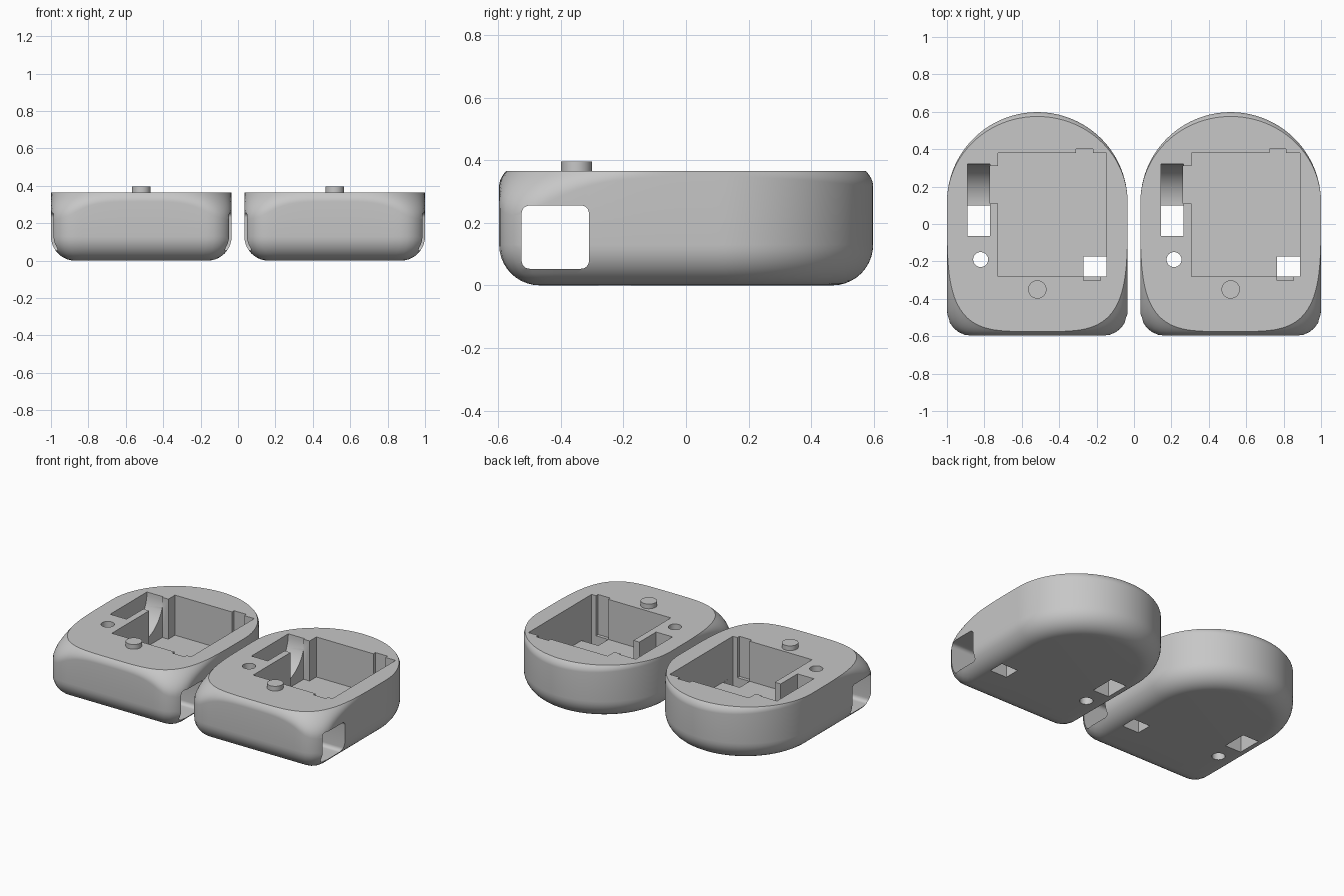
import bpy, bmesh, math
from mathutils import Vector

if "Cube" in bpy.data.objects:
    bpy.data.objects.remove(bpy.data.objects["Cube"])

W, CY, FRONT, H, R = 0.483, 0.115, -0.597, 0.365, 0.13
N = 144

grey = bpy.data.materials.new("plain grey")
grey.diffuse_color = (0.57, 0.57, 0.57, 1)
grey.use_nodes = True
grey.node_tree.nodes["Principled BSDF"].inputs["Base Color"].default_value = grey.diffuse_color


def make(name, bm):
    bmesh.ops.recalc_face_normals(bm, faces=bm.faces[:])
    me = bpy.data.meshes.new(name)
    bm.to_mesh(me)
    bm.free()
    me.materials.append(grey)
    ob = bpy.data.objects.new(name, me)
    bpy.context.collection.objects.link(ob)
    return ob


def prism(name, pts, direction):
    """Extrude a closed planar outline along a vector."""
    bm = bmesh.new()
    face = bm.faces.new([bm.verts.new(p) for p in pts])
    ext = bmesh.ops.extrude_face_region(bm, geom=[face])["geom"]
    bmesh.ops.translate(bm, vec=Vector(direction),
                        verts=[v for v in ext if isinstance(v, bmesh.types.BMVert)])
    return make(name, bm)


def circle(x, y, z, r, n=40):
    return [(x + r * math.cos(2 * math.pi * i / n),
             y + r * math.sin(2 * math.pi * i / n), z) for i in range(n)]


def outline_radius(a, d):
    """Distance from (0, CY) to the arch outline, inset by d, at angle a."""
    c, s = math.cos(a), math.sin(a)
    if s >= 0:
        return W - d
    w, f, r = W - d, CY - FRONT - d, max(R - d, 0.002)
    lo, hi = 0.0, 1.0
    for _ in range(30):
        m = (lo + hi) / 2
        x, y = abs(c) * m - (w - r), -s * m - (f - r)
        dist = math.hypot(max(x, 0), max(y, 0)) + min(max(x, y), 0) - r
        lo, hi = (m, hi) if dist < 0 else (lo, m)
    return lo


def top_radius(a):
    """Rim of the flat top: half ellipse behind, squarish curve in front."""
    c, s = abs(math.cos(a)), math.sin(a)
    n, depth = (2, 0.46) if s >= 0 else (4, 0.69)
    return ((c / W) ** n + (abs(s) / depth) ** n) ** (-1 / n)


def shell():
    bm = bmesh.new()
    angles = [2 * math.pi * (i + 0.5) / N for i in range(N)]
    full = [outline_radius(a, 0) for a in angles]
    rings = []

    def ring(radii, heights):
        rings.append([bm.verts.new((r * math.cos(a), CY + r * math.sin(a), z))
                      for a, r, z in zip(angles, radii, heights)])
    # rounded bottom edge
    for k in range(11):
        t = math.pi / 2 * k / 10
        ring([outline_radius(a, R * (1 - math.sin(t))) for a in angles],
             [R * (1 - math.cos(t))] * N)
    # shoulder easing in to the flat top
    inset = [max(f - top_radius(a), 0) for f, a in zip(full, angles)]
    for k in range(9):
        u = k / 8
        ring([f - i * u * u for f, i in zip(full, inset)],
             [H - (0.02 + 1.3 * i) * (1 - u) for i in inset])
    for lo, hi in zip(rings, rings[1:]):
        for i in range(N):
            j = (i + 1) % N
            bm.faces.new((lo[i], lo[j], hi[j], hi[i]))
    bm.faces.new(rings[0][::-1])
    bm.faces.new(rings[-1])
    return make("case_shell", bm)


def cutters():
    # main pocket with its two notches and the channel to the wheel slot
    x0, x1, y0, y1 = -0.21, 0.37, -0.28, 0.38
    pocket = [(x0, y0), (0.247, y0), (0.247, -0.302), (0.337, -0.302), (0.337, y0),
              (x1, y0), (x1, y1), (0.297, y1), (0.297, 0.402), (0.207, 0.402),
              (0.207, y1), (x0, y1), (x0, 0.31), (-0.254, 0.31), (-0.254, 0.11),
              (x0, 0.11)]
    yield prism("pocket_cutter", [(x, y, 0.1) for x, y in pocket], (0, 0, 0.5))
    # square hole through the pocket floor
    yield prism("floor_cutter", [(0.247, y0, -0.1), (0.3695, y0, -0.1),
                                 (0.3695, -0.175, -0.1), (0.247, -0.175, -0.1)],
                (0, 0, 0.3))
    # wheel slot: straight drop in front, curved ramp behind
    slot = [(-0.065, 0.5), (-0.065, -0.1), (0.1, -0.1)]
    slot += [(0.1 + 0.22 * math.sin(t), H - 0.22 * math.cos(t))
             for t in (math.pi / 2 * k / 16 for k in range(17))]
    slot.append((0.32, 0.5))
    yield prism("slot_cutter", [(-0.373, y, z) for y, z in slot], (0.12, 0, 0))
    # small round hole
    yield prism("round_cutter", circle(-0.303, -0.19, -0.1, 0.04), (0, 0, 0.7))
    # rounded tunnel from side to side
    r, tunnel = 0.025, []
    for q, (y, z) in enumerate([(-0.335, 0.23), (-0.5, 0.23), (-0.5, 0.078), (-0.335, 0.078)]):
        for k in range(7):
            t = math.pi / 2 * (q + k / 6)
            tunnel.append((-0.7, y + r * math.cos(t), z + r * math.sin(t)))
    yield prism("tunnel_cutter", tunnel, (1.4, 0, 0))


def select(ob):
    bpy.ops.object.select_all(action='DESELECT')
    ob.select_set(True)
    bpy.context.view_layer.objects.active = ob


# one case: shell with its openings, plus a round peg on top
case = shell()
select(case)
for cutter in list(cutters()):
    mod = case.modifiers.new(cutter.name, 'BOOLEAN')
    mod.operation, mod.solver, mod.object = 'DIFFERENCE', 'EXACT', cutter
    bpy.ops.object.modifier_apply(modifier=mod.name)
    bpy.data.objects.remove(cutter)
peg = prism("peg", circle(0, -0.35, H - 0.01, 0.049), (0, 0, 0.041))

for ob in (case, peg):
    select(ob)
    bpy.ops.object.shade_smooth_by_angle(angle=math.radians(28))
    # second copy beside the first
    twin = ob.copy()
    bpy.context.collection.objects.link(twin)
    ob.location.x, twin.location.x = -0.517, 0.517
    ob.name, twin.name = "left_" + ob.name, "right_" + ob.name
